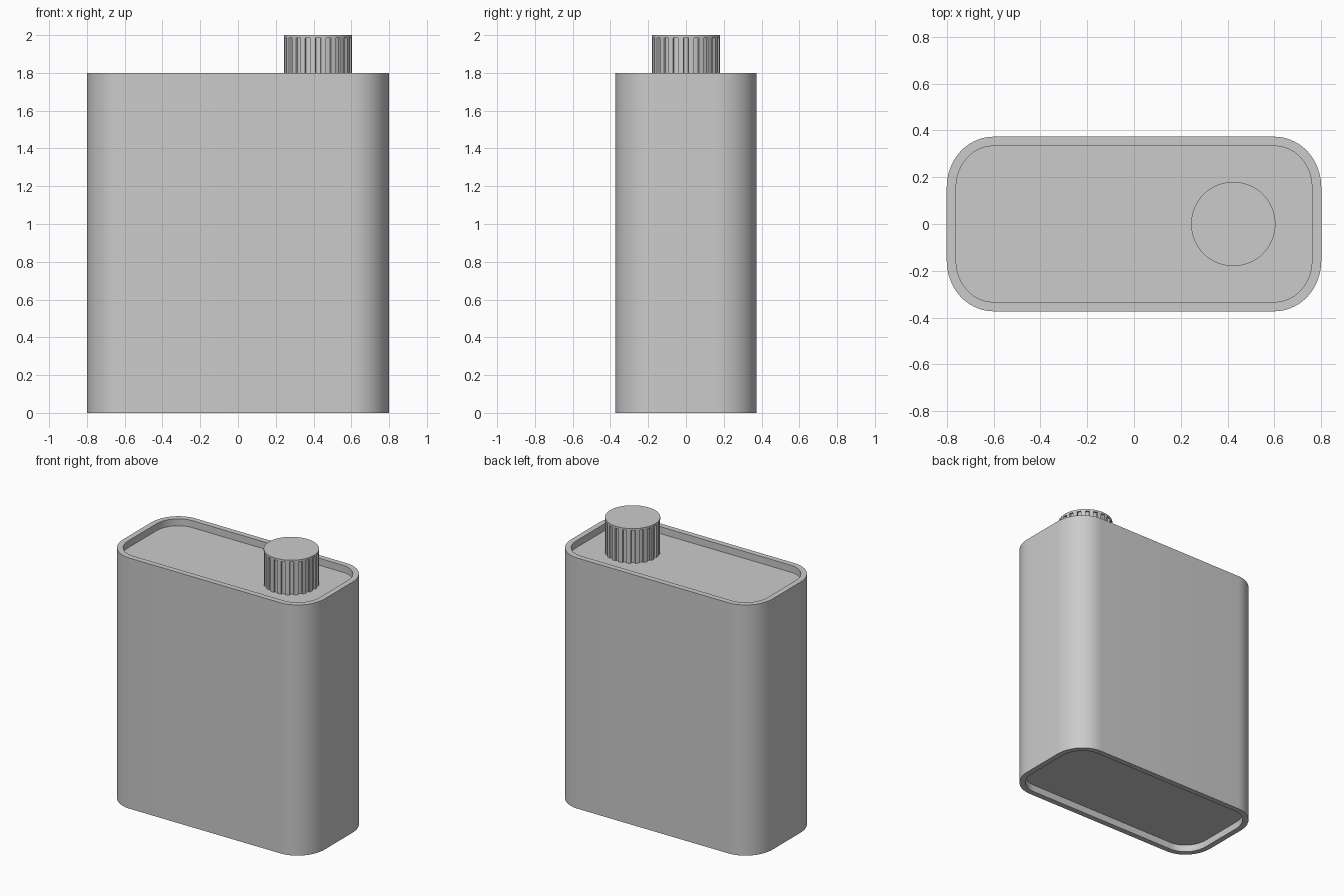
import bpy, bmesh
from math import sin, cos, pi, radians

if "Cube" in bpy.data.objects:
    bpy.data.objects.remove(bpy.data.objects["Cube"])


def finish(bm, name, angle=30):
    bmesh.ops.recalc_face_normals(bm, faces=bm.faces)
    me = bpy.data.meshes.new(name)
    bm.to_mesh(me)
    bm.free()
    ob = bpy.data.objects.new(name, me)
    bpy.context.collection.objects.link(ob)
    bpy.ops.object.select_all(action='DESELECT')
    bpy.context.view_layer.objects.active = ob
    ob.select_set(True)
    bpy.ops.object.shade_smooth_by_angle(angle=radians(angle))
    return ob


def loft(name, rings, angle=30):
    """Skin a stack of equal-length rings and cap both ends."""
    bm = bmesh.new()
    loops = [[bm.verts.new(p) for p in ring] for ring in rings]
    n = len(loops[0])
    for a, b in zip(loops, loops[1:]):
        for i in range(n):
            j = (i + 1) % n
            quad = list(dict.fromkeys((a[i], a[j], b[j], b[i])))
            bm.faces.new(quad)
    bm.faces.new(loops[0])
    bm.faces.new(loops[-1])
    return finish(bm, name, angle)


def rounded_rect(inset, z, steps=14):
    """Rounded rectangle outline, inset evenly from the can wall."""
    cx, cy, rx, ry = 0.60, 0.158, 0.20 - inset, 0.215 - inset
    pts = []
    for k, (sx, sy) in enumerate(((1, 1), (-1, 1), (-1, -1), (1, -1))):
        for i in range(steps + 1):
            a = (k + i / steps) * pi / 2
            pts.append((sx * cx + rx * cos(a), sy * cy + ry * sin(a), z))
    return pts


# Body: straight wall with a raised rim around a sunken top and bottom
RIM, HEIGHT, SINK = 0.04, 1.80, 0.05
loft("can_body", [
    rounded_rect(RIM, SINK), rounded_rect(RIM, 0), rounded_rect(0, 0),
    rounded_rect(0, HEIGHT), rounded_rect(RIM, HEIGHT),
    rounded_rect(RIM, HEIGHT - SINK)])

# Screw cap: grip grooves below a thin round lid edge
CAP_X, R, GROOVE, COUNT = 0.424, 0.18, 0.012, 20


def cap_ring(z, grooved):
    pts = []
    pitch = 2 * pi / COUNT
    low = R - GROOVE if grooved else R
    for i in range(COUNT):
        for t, r in ((-0.25, R), (-0.22, low), (0, low), (0.22, low),
                     (0.25, R), (0.5, R)):
            a = (i + t) * pitch
            pts.append((CAP_X + r * cos(a), r * sin(a), z))
    return pts


loft("screw_cap", [
    cap_ring(HEIGHT - SINK - 0.002, True), cap_ring(1.985, True),
    cap_ring(1.9855, False), cap_ring(2.0, False)])
